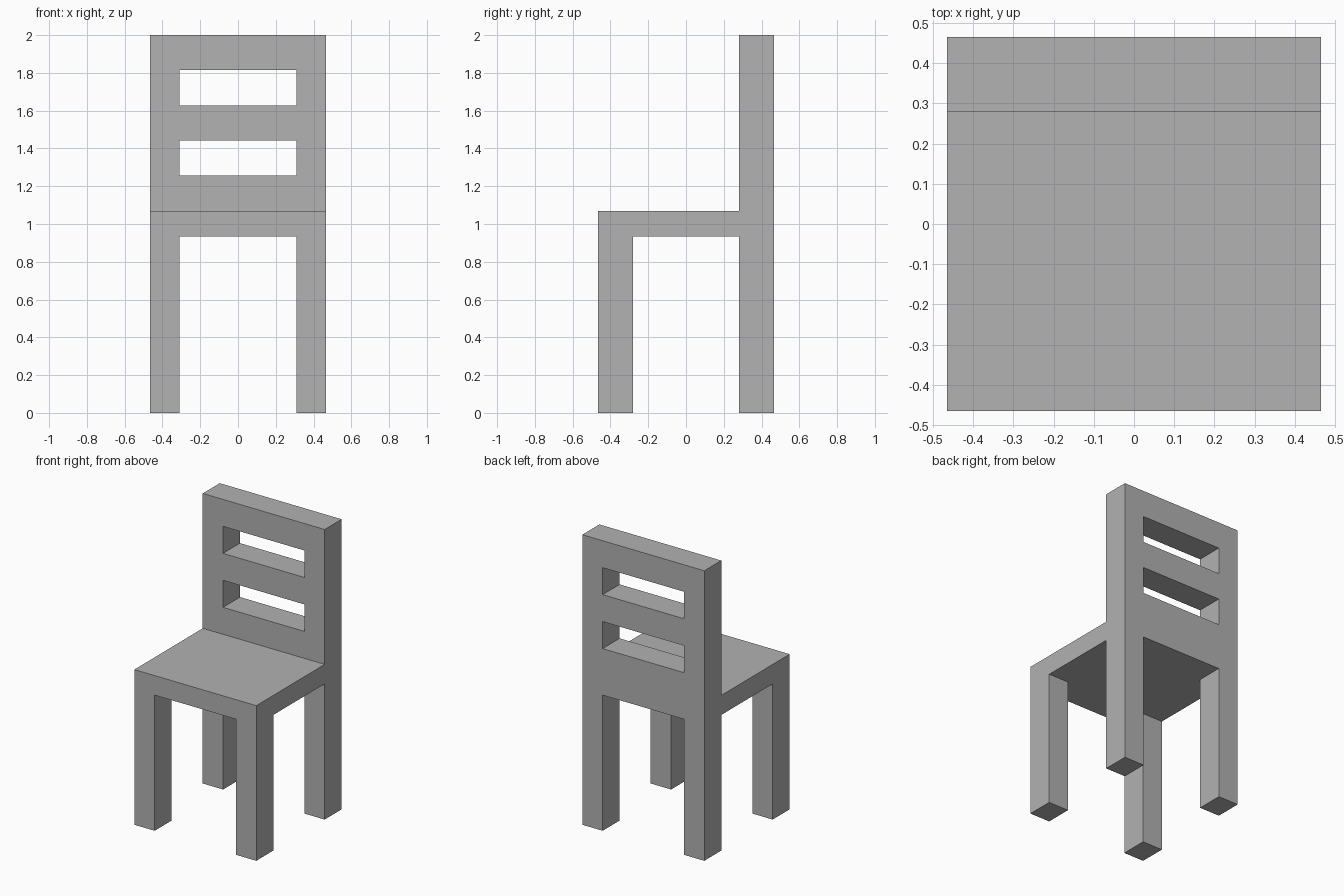
import bpy
import bmesh
from mathutils import Vector

default = bpy.data.objects.get("Cube")
if default:
    bpy.data.objects.remove(default, do_unlink=True)

HALF = 0.465         # half width and half depth
LEG_X = 0.31         # inner side of the legs
LEG_Y = 0.28         # inner face of the front and back legs
SEAT_LOW, SEAT_TOP = 0.935, 1.07
TOP = 2.0
SLOT_BOTTOMS = (1.256, 1.628)
SLOT_HEIGHT = 0.186

grey = bpy.data.materials.new("plain_grey")
grey.use_nodes = True
colour = (0.445, 0.445, 0.445, 1)
grey.diffuse_color = colour
grey.node_tree.nodes["Principled BSDF"].inputs["Base Color"].default_value = colour


def extruded(name, outline, half_width):
    """Extrude a side (y, z) outline across x, centred on x = 0."""
    bm = bmesh.new()
    face = bm.faces.new([bm.verts.new((-half_width, y, z)) for y, z in outline])
    new = bmesh.ops.extrude_face_region(bm, geom=[face])["geom"]
    moved = [v for v in new if isinstance(v, bmesh.types.BMVert)]
    bmesh.ops.translate(bm, verts=moved, vec=Vector((2 * half_width, 0, 0)))
    bmesh.ops.recalc_face_normals(bm, faces=bm.faces)
    mesh = bpy.data.meshes.new(name)
    bm.to_mesh(mesh)
    bm.free()
    mesh.materials.append(grey)
    obj = bpy.data.objects.new(name, mesh)
    bpy.context.collection.objects.link(obj)
    return obj


def cut_through(target, name, low, high):
    """Cut a box opening from front to back between two heights."""
    outline = [(-1, low), (1, low), (1, high), (-1, high)]
    cutter = extruded(name, outline, LEG_X)
    cutter.hide_render = True
    mod = target.modifiers.new(name, "BOOLEAN")
    mod.operation = "DIFFERENCE"
    mod.solver = "EXACT"
    mod.object = cutter
    bpy.context.view_layer.objects.active = target
    bpy.ops.object.modifier_apply(modifier=name)
    bpy.data.objects.remove(cutter, do_unlink=True)


# Solid chair body: legs, seat and backrest share one side outline
chair = extruded("chair_frame", [
    (-HALF, 0), (-LEG_Y, 0), (-LEG_Y, SEAT_LOW), (LEG_Y, SEAT_LOW),
    (LEG_Y, 0), (HALF, 0), (HALF, TOP), (LEG_Y, TOP),
    (LEG_Y, SEAT_TOP), (-HALF, SEAT_TOP)], HALF)

# Gap between left and right legs
cut_through(chair, "leg_gap", -1, SEAT_LOW)

# Backrest slots
for bottom in SLOT_BOTTOMS:
    cut_through(chair, "back_slot", bottom, bottom + SLOT_HEIGHT)
